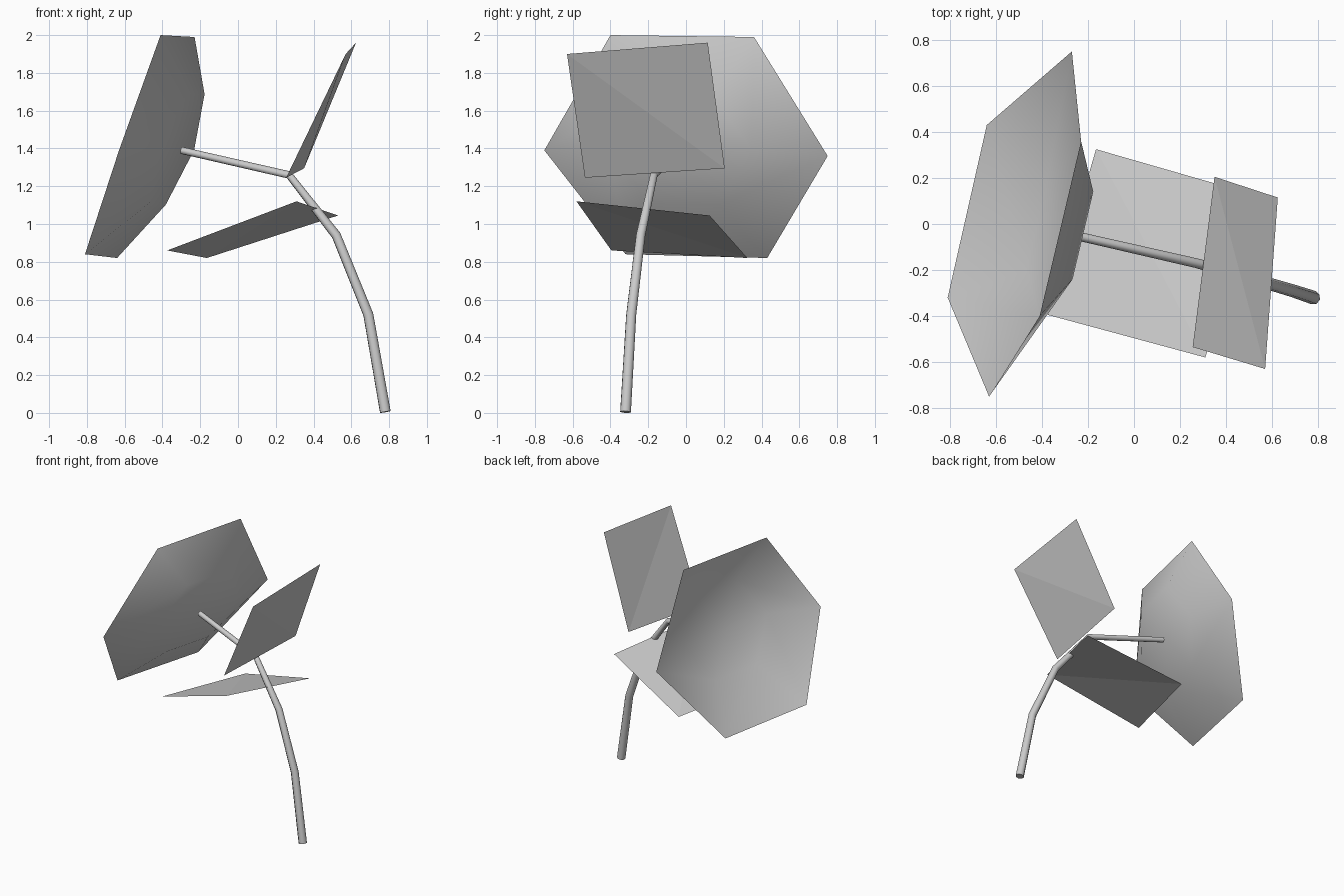
import bpy
from mathutils import Vector

cube = bpy.data.objects.get("Cube")
if cube:
    bpy.data.objects.remove(cube)

# One grey for the whole plant
grey = bpy.data.materials.new("light_grey")
grey.use_nodes = True
grey.diffuse_color = (0.6, 0.6, 0.6, 1)
grey.node_tree.nodes["Principled BSDF"].inputs["Base Color"].default_value = (0.6, 0.6, 0.6, 1)


def add_mesh(name, verts, faces):
    mesh = bpy.data.meshes.new(name)
    mesh.from_pydata(verts, [], faces)
    mesh.materials.append(grey)
    obj = bpy.data.objects.new(name, mesh)
    bpy.context.collection.objects.link(obj)
    return obj


# Flower head: open six-sided cup, flat base ring at half size
rim = [Vector(p) for p in (
    (-0.41, -0.40, 2.0), (-0.23, 0.36, 1.99), (-0.27, 0.75, 1.36),
    (-0.64, 0.43, 0.82), (-0.81, -0.32, 0.84), (-0.63, -0.75, 1.39))]
mouth = Vector((-0.52, 0.02, 1.415))
base = Vector((-0.322, -0.03, 1.40))
ring = [base + (p - mouth) * 0.5 for p in rim]
ring[2] = base + (rim[2] - rim[5]) * 0.25
ring[5] = base - (rim[2] - rim[5]) * 0.25
faces = []
for i in range(6):
    j = (i + 1) % 6
    faces += [(i, j, 6 + j, 6 + i), (6 + i, 6 + j, 12)]
head = add_mesh("flower_head", rim + ring + [base], faces)
head.data.shade_smooth()

# Leaves: thin four-cornered sheets folded on one diagonal
leaves = {
    "upper_leaf": [(0.57, -0.63, 1.90), (0.255, -0.535, 1.245),
                   (0.35, 0.205, 1.295), (0.625, 0.115, 1.96)],
    "lower_leaf": [(0.31, -0.58, 1.12), (0.53, 0.125, 1.045),
                   (-0.165, 0.325, 0.82), (-0.375, -0.395, 0.86)],
}
for name, corners in leaves.items():
    add_mesh(name, corners, [(0, 1, 2), (0, 2, 3)])

# Stem: tapered eight-sided tube, bent over at the top
path = [(0.78, -0.32, 0.005), (0.69, -0.29, 0.52), (0.52, -0.24, 0.94),
        (0.27, -0.17, 1.26), (-0.30, -0.04, 1.39)]
radii = [0.03, 0.028, 0.026, 0.021, 0.019]
curve = bpy.data.curves.new("stem", "CURVE")
curve.dimensions = "3D"
curve.bevel_depth = 1.0
curve.bevel_resolution = 2
curve.use_fill_caps = True
spline = curve.splines.new("POLY")
spline.points.add(len(path) - 1)
for point, co, radius in zip(spline.points, path, radii):
    point.co = (*co, 1)
    point.radius = radius
curve.materials.append(grey)
stem = bpy.data.objects.new("stem", curve)
bpy.context.collection.objects.link(stem)
bpy.ops.object.select_all(action="DESELECT")
stem.select_set(True)
bpy.context.view_layer.objects.active = stem
bpy.ops.object.convert(target="MESH")
bpy.ops.object.shade_smooth_by_angle(angle=0.9)
